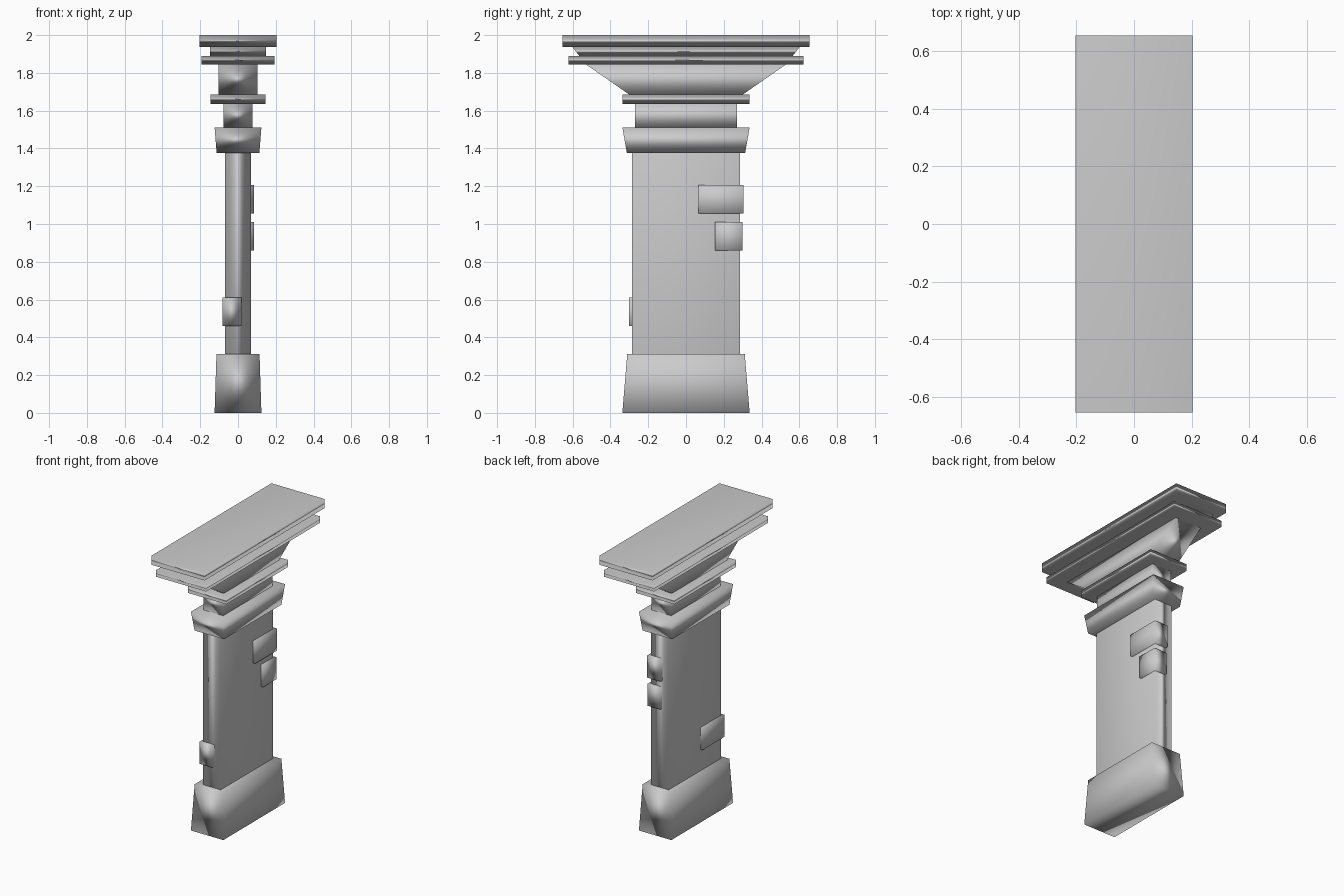
import bpy, bmesh

if "Cube" in bpy.data.objects:
    bpy.data.objects.remove(bpy.data.objects["Cube"])


def tapered_block(name, z0, z1, bottom, top=None, centre=(0, 0)):
    """Soft-shaded box between two heights; bottom/top are (half x, half y)."""
    top = top or bottom
    bm = bmesh.new()
    bmesh.ops.create_cube(bm, size=2)
    for v in bm.verts:
        hx, hy = top if v.co.z > 0 else bottom
        v.co = (centre[0] + v.co.x * hx, centre[1] + v.co.y * hy,
                z1 if v.co.z > 0 else z0)
    for f in bm.faces:
        f.smooth = True
    mesh = bpy.data.meshes.new(name)
    bm.to_mesh(mesh)
    bm.free()
    obj = bpy.data.objects.new(name, mesh)
    bpy.context.collection.objects.link(obj)
    # Large faces stay flat, small ones blend into them
    obj.modifiers.new("weighted_normals", 'WEIGHTED_NORMAL').mode = 'FACE_AREA'
    return obj


def brick(name, x, y, z):
    """Stone block wrapping a shaft corner, from min/max ranges."""
    tapered_block(name, z[0], z[1],
                  ((x[1] - x[0]) / 2, (y[1] - y[0]) / 2),
                  centre=((x[0] + x[1]) / 2, (y[0] + y[1]) / 2))


# Foot and shaft
tapered_block("base", 0, 0.312, (0.124, 0.337), (0.114, 0.311))
tapered_block("shaft", 0.312, 1.376, (0.068, 0.285))

# Collar and neck
tapered_block("collar", 1.376, 1.512, (0.113, 0.313), (0.124, 0.337))
tapered_block("neck", 1.512, 1.636, (0.076, 0.27))
tapered_block("neck_slab", 1.636, 1.685, (0.146, 0.337))

# Flared capital with stacked slabs
tapered_block("corbel", 1.685, 1.845, (0.102, 0.30), (0.102, 0.53))
tapered_block("lower_slab", 1.845, 1.89, (0.192, 0.622))
tapered_block("upper_flare", 1.89, 1.937, (0.147, 0.565), (0.147, 0.602))
tapered_block("top_slab", 1.937, 2.0, (0.203, 0.655))

# Protruding corner bricks
brick("brick_upper", (-0.02, 0.085), (0.067, 0.304), (1.055, 1.207))
brick("brick_middle", (-0.015, 0.085), (0.153, 0.3), (0.859, 1.01))
brick("brick_lower", (-0.083, 0.018), (-0.302, -0.06), (0.459, 0.611))
